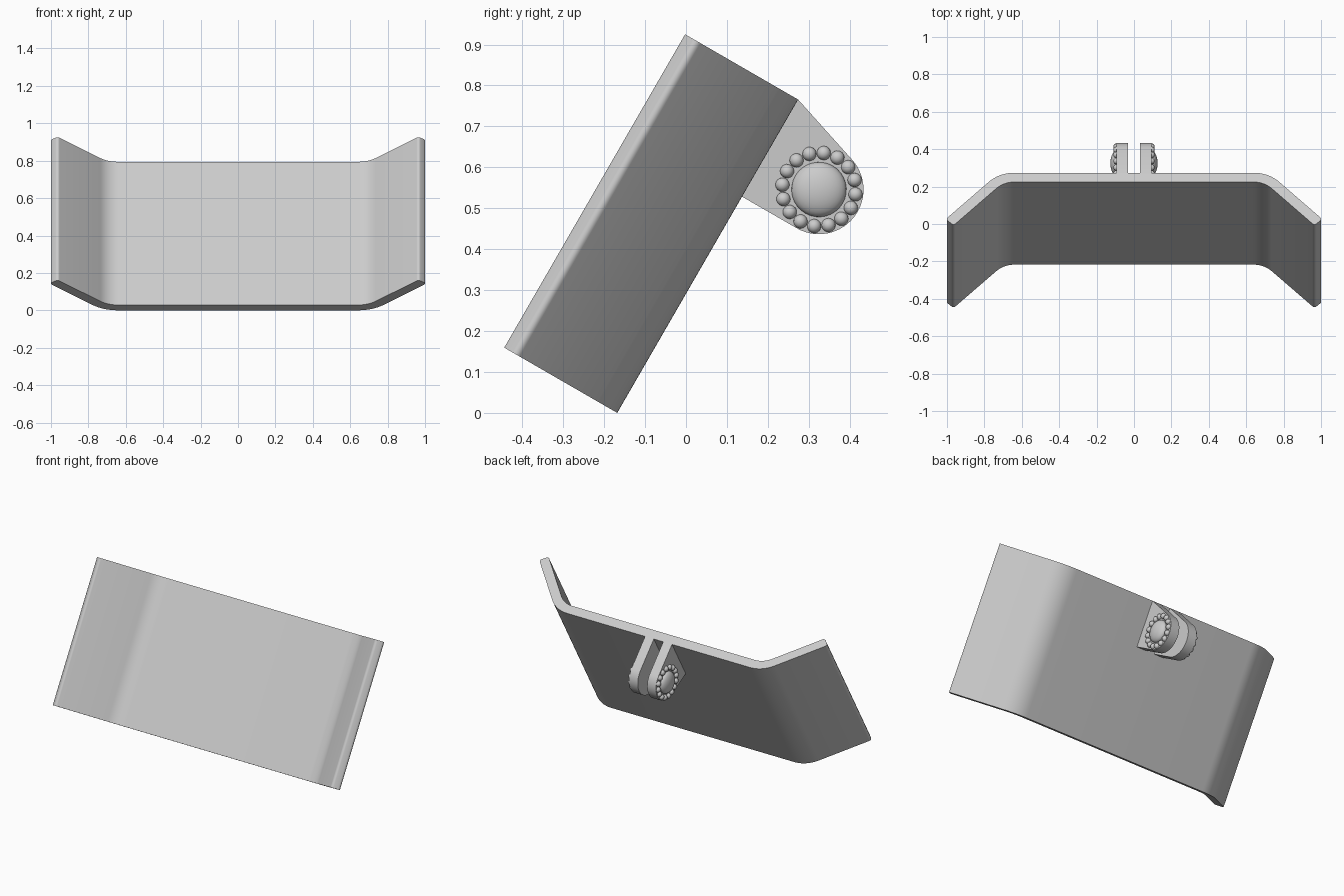
import bpy, bmesh
from math import radians, sin, cos, pi, acos, atan2, hypot
from mathutils import Matrix, Vector

if "Cube" in bpy.data.objects:
    bpy.data.objects.remove(bpy.data.objects["Cube"])

GREY = (0.6, 0.6, 0.6, 1.0)
grey = bpy.data.materials.new("light grey")
grey.use_nodes = True
grey.diffuse_color = GREY
grey.node_tree.nodes["Principled BSDF"].inputs["Base Color"].default_value = GREY

# Everything is built upright, back face on y = 0, then leaned back
LEAN = Matrix.Translation((0, -0.168, 0)) @ Matrix.Rotation(radians(-30), 4, "X")
HEIGHT = 0.884


def finish(name, bm):
    bmesh.ops.recalc_face_normals(bm, faces=bm.faces[:])
    mesh = bpy.data.meshes.new(name)
    bm.to_mesh(mesh)
    bm.free()
    mesh.materials.append(grey)
    mesh.shade_smooth()
    mesh.set_sharp_from_angle(angle=radians(35))
    obj = bpy.data.objects.new(name, mesh)
    bpy.context.collection.objects.link(obj)
    obj.matrix_world = LEAN


def extrude(name, points, vector):
    bm = bmesh.new()
    face = bm.faces.new([bm.verts.new(p) for p in points])
    new = bmesh.ops.extrude_face_region(bm, geom=[face])["geom"]
    verts = [v for v in new if isinstance(v, bmesh.types.BMVert)]
    bmesh.ops.translate(bm, verts=verts, vec=vector)
    # extrusion keeps the start cap, so only the normals need fixing
    finish(name, bm)


def arc(cx, cy, r, start, end, steps):
    angles = [radians(start + (end - start) * i / steps) for i in range(steps + 1)]
    return [(cx + r * cos(a), cy + r * sin(a)) for a in angles]


# Bent panel: flat middle, wings folded forward at 45 degrees, rounded tips
THICK, BEND, FLAT, TIP = 0.057, 0.193, 0.64, 0.015
half = arc(FLAT, -BEND, BEND, 90, 45, 10)
half += arc(0.985, -0.286, TIP, 45, -45, 5)
half += arc(0.965, -0.304, TIP, -45, -135, 5)
half += arc(FLAT, -BEND, BEND - THICK, 45, 90, 10)
profile = half + [(-x, y) for x, y in reversed(half)]
extrude("bent_panel", [(x, y, 0) for x, y in profile], Vector((0, 0, HEIGHT)))

# Hinge lugs: straight lower edge, round nose, sloped edge up to the panel top
HUB_Y, HUB_Z, NOSE = 0.154, 0.719, 0.109
dy, dz = -HUB_Y, HEIGHT - HUB_Z
tangent = atan2(dz, dy) - acos(NOSE / hypot(dy, dz))
lug = [(-0.01, HEIGHT), (-0.01, HUB_Z - NOSE)]
lug += arc(HUB_Y, HUB_Z, NOSE, -90, tangent * 180 / pi, 28)
lug.append((0, HEIGHT))
INNER, OUTER = 0.033, 0.094

for side, word in ((1, "left"), (-1, "right")):
    extrude(word + "_lug", [(side * INNER, y, z) for y, z in lug],
            Vector((side * (OUTER - INNER), 0, 0)))

    # Domed rivet head on the outer face of the lug
    hub = Matrix.Translation((side * OUTER, HUB_Y, HUB_Z))
    bm = bmesh.new()
    bmesh.ops.create_uvsphere(
        bm, u_segments=32, v_segments=16, radius=0.067,
        matrix=hub @ Matrix.Diagonal((0.48, 1, 1, 1)) @ Matrix.Rotation(pi / 2, 4, "Y"))
    finish(word + "_rivet_dome", bm)

    # Ring of small beads around the dome
    bm = bmesh.new()
    for i in range(16):
        spin = Matrix.Rotation(2 * pi * i / 16, 4, "X")
        bmesh.ops.create_uvsphere(
            bm, u_segments=16, v_segments=10, radius=0.017,
            matrix=hub @ spin @ Matrix.Translation((0, 0, 0.09)))
    finish(word + "_bead_ring", bm)
